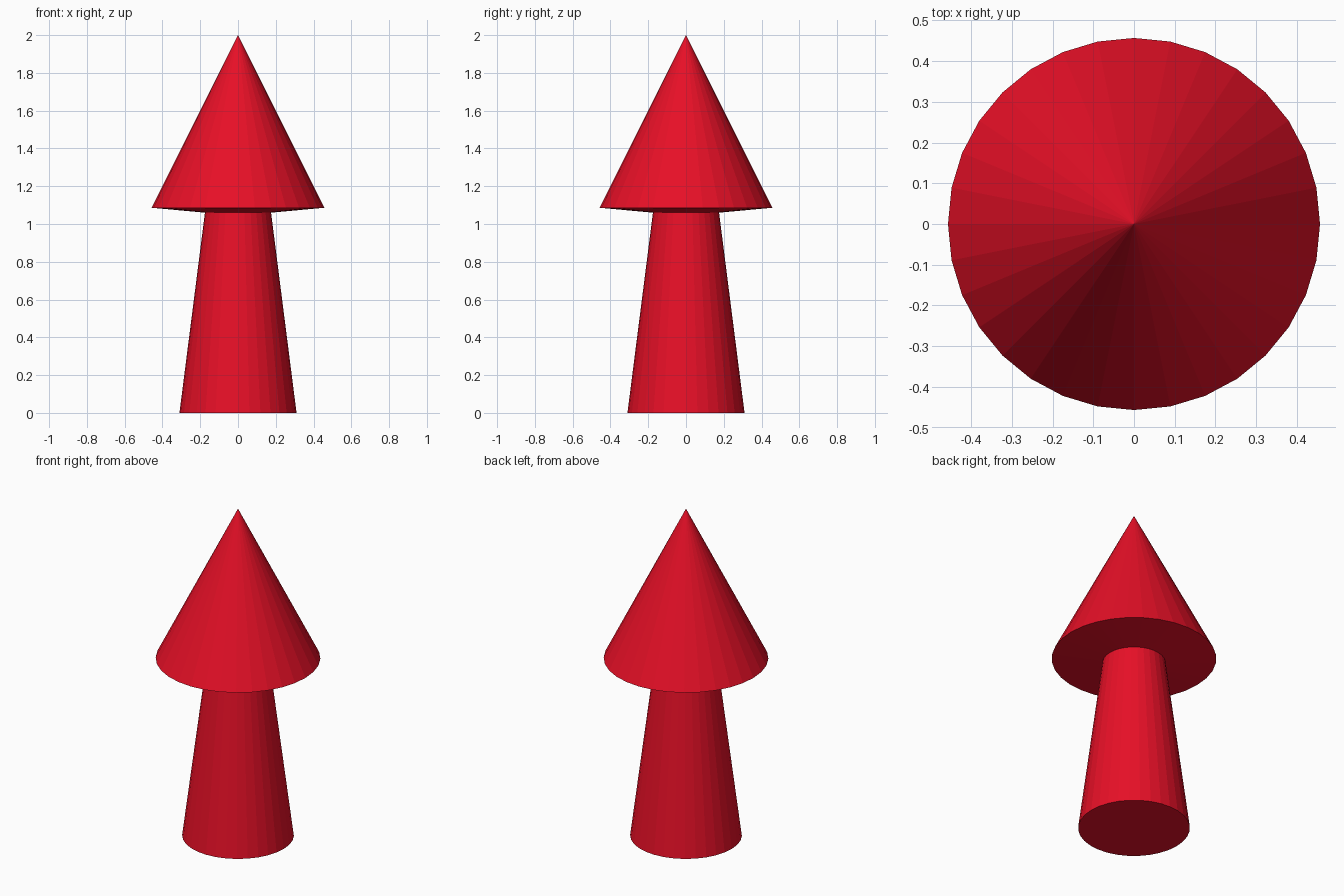
import bpy, bmesh
from math import cos, sin, tau

if "Cube" in bpy.data.objects:
    bpy.data.objects.remove(bpy.data.objects["Cube"])

SIDES = 32

red = bpy.data.materials.new("red")
red.diffuse_color = (0.8, 0.005, 0.02, 1)
red.use_nodes = True
red.node_tree.nodes["Principled BSDF"].inputs["Base Color"].default_value = red.diffuse_color


def lathe(name, profile):
    """Revolve (radius, z) points around z; zero radius makes a single pole vertex."""
    bm = bmesh.new()
    rings = []
    for r, z in profile:
        n = SIDES if r > 0 else 1
        rings.append([bm.verts.new((r * cos(tau * i / SIDES), r * sin(tau * i / SIDES), z))
                      for i in range(n)])
    for a, b in zip(rings, rings[1:]):
        for i in range(SIDES):
            j = (i + 1) % SIDES
            corners = [a[i % len(a)], a[j % len(a)], b[j % len(b)], b[i % len(b)]]
            bm.faces.new(list(dict.fromkeys(corners)))
    bmesh.ops.recalc_face_normals(bm, faces=bm.faces)
    mesh = bpy.data.meshes.new(name)
    bm.to_mesh(mesh)
    bm.free()
    mesh.materials.append(red)
    obj = bpy.data.objects.new(name, mesh)
    bpy.context.collection.objects.link(obj)
    return obj


# Tapered shaft flowing into a slightly sloped underside and the pointed cone head
lathe("arrow_marker", [(0, 0), (0.31, 0), (0.175, 1.06), (0.457, 1.086), (0, 2)])
